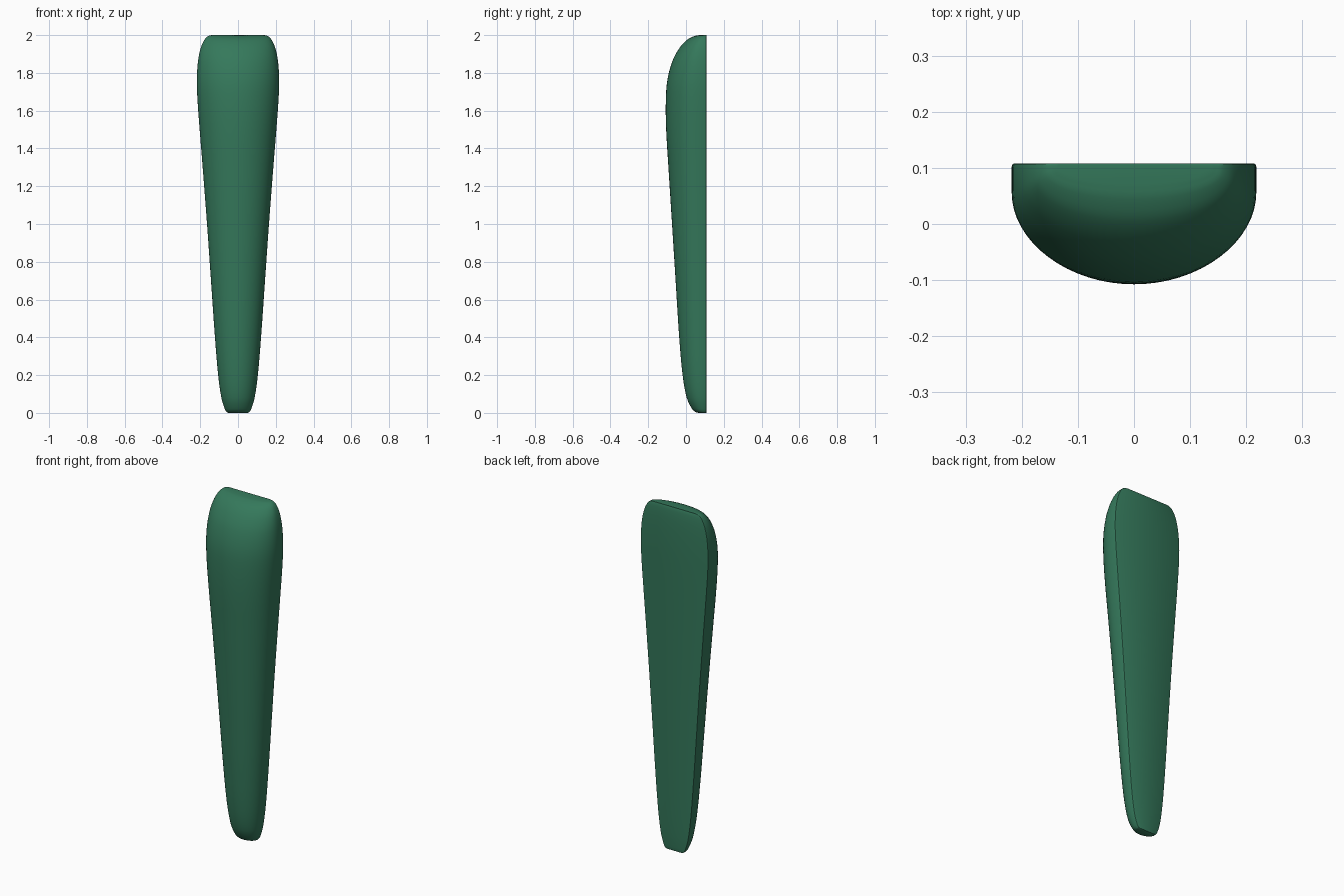
import bpy, bmesh, math
from mathutils import Vector

if "Cube" in bpy.data.objects:
    bpy.data.objects.remove(bpy.data.objects["Cube"])

BACK = 0.108
# Profile keys: height, half width, front y
KEYS = [(0.0, 0.052, 0.066), (0.004, 0.060, 0.052), (0.02, 0.070, 0.033),
        (0.08, 0.088, 0.004), (0.2, 0.105, -0.018), (0.4, 0.122, -0.036),
        (0.7, 0.143, -0.055), (1.0, 0.164, -0.074), (1.3, 0.187, -0.093),
        (1.5, 0.203, -0.105), (1.65, 0.214, -0.107), (1.76, 0.218, -0.099),
        (1.86, 0.212, -0.073), (1.93, 0.198, -0.036), (1.975, 0.178, 0.005),
        (1.995, 0.158, 0.044), (2.0, 0.138, 0.072)]


def smooth_rows(keys, steps):
    """Catmull-Rom interpolation of the profile keys."""
    pts = [Vector(k) for k in keys]
    rows = []
    for i in range(len(pts) - 1):
        a, b, c, d = pts[max(i - 1, 0)], pts[i], pts[i + 1], pts[min(i + 2, len(pts) - 1)]
        # tangents scaled by distance, for uneven key spacing
        seg = (c - b).length
        m0 = (c - a) * (seg / max(seg + (b - a).length, 1e-6))
        m1 = (d - b) * (seg / max(seg + (d - c).length, 1e-6))
        for s in range(steps):
            t = s / steps
            rows.append(b * (2*t**3 - 3*t*t + 1) + m0 * (t**3 - 2*t*t + t)
                        + c * (3*t*t - 2*t**3) + m1 * (t**3 - t*t))
    return rows + [pts[-1]]


def section(w, front, n=32):
    """Flat back, short straight sides, half-elliptic front."""
    depth = BACK - front
    mid = BACK - 0.25 * depth
    right = [(w - 0.005, BACK), (w - 0.0015, BACK - 0.0015), (w, BACK - 0.006)]
    arc = [(w * math.cos(math.pi * i / n), mid - (mid - front) * math.sin(math.pi * i / n))
           for i in range(n + 1)]
    return right + arc + [(-x, y) for x, y in reversed(right)]


# Tapered body, lofted from bottom to top
bm = bmesh.new()
rings = [[bm.verts.new((x, y, min(max(r.x, 0), 2))) for x, y in section(r.y, r.z)]
         for r in smooth_rows(KEYS, 4)]
for lo, hi in zip(rings, rings[1:]):
    for i in range(len(lo)):
        j = (i + 1) % len(lo)
        bm.faces.new((lo[i], lo[j], hi[j], hi[i]))
bm.faces.new(rings[0])
bm.faces.new(rings[-1])
bmesh.ops.recalc_face_normals(bm, faces=bm.faces)
mesh = bpy.data.meshes.new("tapered_body")
bm.to_mesh(mesh)
bm.free()
body = bpy.data.objects.new("tapered_body", mesh)
bpy.context.collection.objects.link(body)

# Green finish
mat = bpy.data.materials.new("green")
mat.diffuse_color = (0.035, 0.19, 0.105, 1)
mat.use_nodes = True
mat.node_tree.nodes["Principled BSDF"].inputs["Base Color"].default_value = mat.diffuse_color
mesh.materials.append(mat)

bpy.context.view_layer.objects.active = body
body.select_set(True)
bpy.ops.object.shade_smooth_by_angle(angle=math.radians(40))
